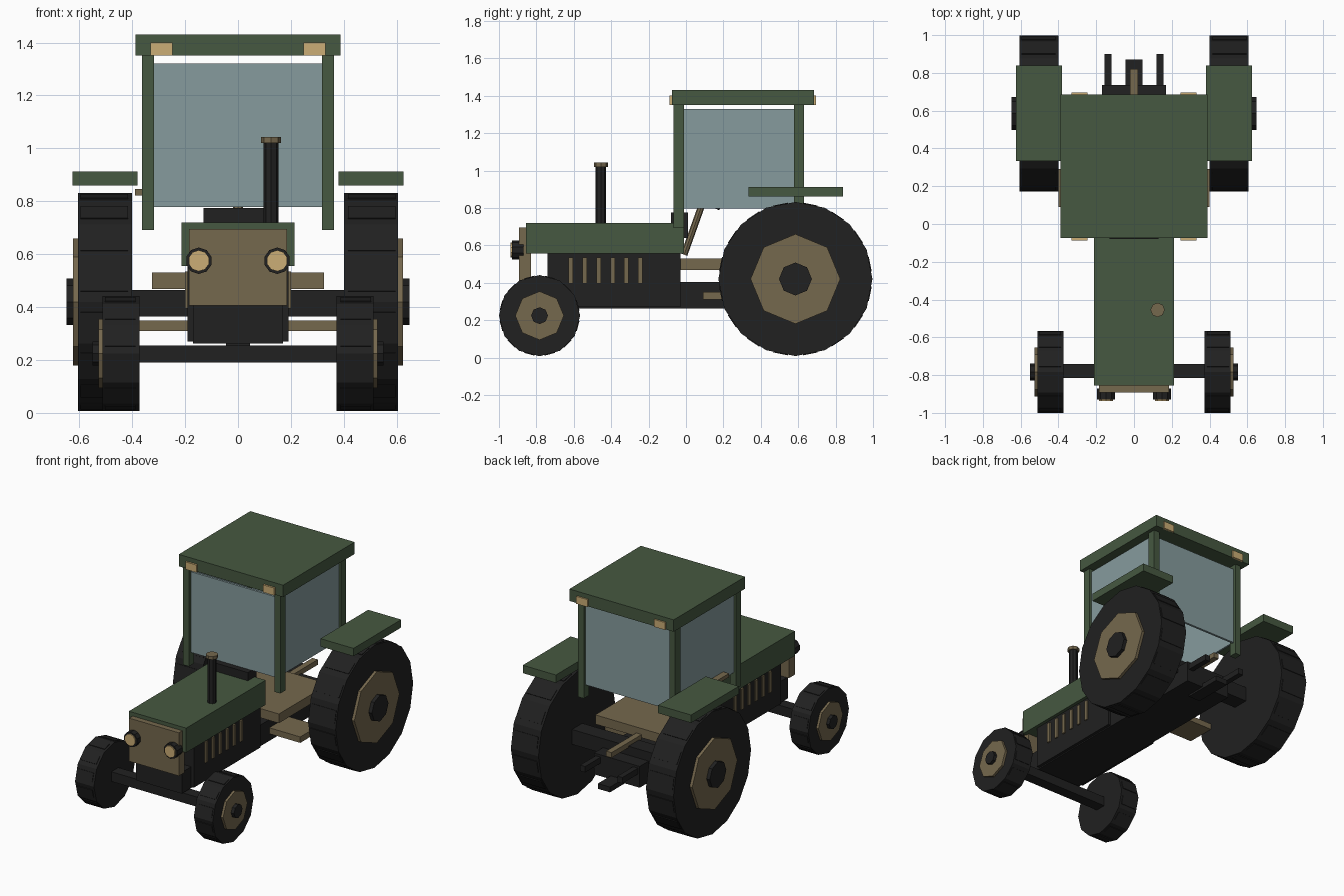
import bpy
import bmesh
from math import pi, cos, sin
from mathutils import Matrix, Vector

if "Cube" in bpy.data.objects:
    bpy.data.objects.remove(bpy.data.objects["Cube"], do_unlink=True)


def make_material(name, rgb):
    mat = bpy.data.materials.new(name)
    mat.use_nodes = True
    colour = (*rgb, 1)
    mat.diffuse_color = colour
    mat.node_tree.nodes["Principled BSDF"].inputs["Base Color"].default_value = colour
    return mat


GREEN = make_material("body green", (0.061, 0.098, 0.052))
BLACK = make_material("rubber black", (0.015, 0.015, 0.015))
BROWN = make_material("trim brown", (0.178, 0.138, 0.075))
GLASS = make_material("window glass", (0.238, 0.33, 0.34))
LAMP = make_material("lamp tan", (0.597, 0.418, 0.18))


def finish(name, bm, mat):
    mesh = bpy.data.meshes.new(name)
    bmesh.ops.recalc_face_normals(bm, faces=bm.faces[:])
    bm.to_mesh(mesh)
    bm.free()
    mesh.materials.append(mat)
    obj = bpy.data.objects.new(name, mesh)
    bpy.context.collection.objects.link(obj)
    return obj


def add_box(bm, x, y, z, turn=Matrix()):
    """Add a box given its (min, max) range on each axis."""
    size = Matrix.Diagonal((x[1] - x[0], y[1] - y[0], z[1] - z[0], 1))
    mid = Matrix.Translation((sum(x) / 2, sum(y) / 2, sum(z) / 2))
    bmesh.ops.create_cube(bm, size=1, matrix=turn @ mid @ size)


def box(name, mat, x, y, z):
    bm = bmesh.new()
    add_box(bm, x, y, z)
    return finish(name, bm, mat)


def rod(name, mat, start, end, radius, sides=8, phase=0.0):
    """Prism with flat caps between two points."""
    a, b = Vector(start), Vector(end)
    bm = bmesh.new()
    place = (Matrix.Translation((a + b) / 2)
             @ (b - a).to_track_quat('Z', 'Y').to_matrix().to_4x4()
             @ Matrix.Rotation(phase, 4, 'Z'))
    bmesh.ops.create_cone(bm, cap_ends=True, segments=sides, radius1=radius,
                          radius2=radius, depth=(b - a).length, matrix=place)
    return finish(name, bm, mat)


def span(side, inner, outer):
    """Range on x, measured outward from the middle on the given side."""
    return tuple(sorted((side * inner, side * outer)))


def wheel(name, side, y, z, radius, sides, inner, outer, rim, rim_x, hub, hub_x):
    rod(name + "_tire", BLACK, (side * inner, y, z), (side * outer, y, z), radius, sides)
    rod(name + "_rim", BROWN, (side * (outer - 0.02), y, z), (side * rim_x, y, z), rim)
    rod(name + "_hub", BLACK, (side * outer, y, z), (side * hub_x, y, z), hub)
    # Shallow tread bars, one on each flat of the tire
    bm = bmesh.new()
    flat = radius * cos(pi / sides)
    half = radius * sin(pi / sides) * 0.5
    for i in range(sides):
        turn = (Matrix.Translation((0, y, z))
                @ Matrix.Rotation((i + 0.5) * 2 * pi / sides, 4, 'X'))
        add_box(bm, span(side, inner + 0.015, outer - 0.01), (-half, half),
                (flat - 0.02, flat + 0.004), turn)
    finish(name + "_tread", bm, BLACK)


# Chassis, engine and axles
box("chassis", BLACK, (-0.17, 0.17), (-0.84, 0.735), (0.262, 0.405))
box("engine", BLACK, (-0.19, 0.19), (-0.74, -0.03), (0.27, 0.56))
box("front_axle", BLACK, (-0.4, 0.4), (-0.815, -0.74), (0.19, 0.255))
box("rear_axle", BLACK, (-0.42, 0.42), (0.53, 0.64), (0.365, 0.465))

# Hood, grille and exhaust
box("hood", GREEN, (-0.213, 0.213), (-0.855, -0.01), (0.555, 0.72))
box("grille", BROWN, (-0.185, 0.185), (-0.892, -0.83), (0.405, 0.695))
rod("exhaust_pipe", BLACK, (0.125, -0.455, 0.7), (0.125, -0.455, 1.03), 0.028)
rod("exhaust_cap", BROWN, (0.125, -0.455, 1.02), (0.125, -0.455, 1.042), 0.038)

# Floor, dashboard and steering column
box("floor", BROWN, (-0.325, 0.325), (-0.03, 0.5), (0.468, 0.53))
box("dashboard", BLACK, (-0.13, 0.13), (-0.08, 0.01), (0.64, 0.775))
rod("steering_column", BROWN, (0, -0.01, 0.55), (0, 0.09, 0.83), 0.018)
rod("steering_wheel", BLACK, (0, 0.085, 0.825), (0, 0.093, 0.845), 0.1, 12)

# Cab roof and windows
box("roof", GREEN, (-0.388, 0.388), (-0.075, 0.685), (1.35, 1.43))
box("front_window", GLASS, (-0.322, 0.322), (-0.045, -0.03), (0.778, 1.32))
box("rear_window", GLASS, (-0.322, 0.322), (0.6, 0.615), (0.778, 1.32))
box("door_handle", BROWN, (-0.39, -0.345), (0.1, 0.31), (0.822, 0.847))

# Rear hitch
box("top_link", BROWN, (-0.02, 0.02), (0.5, 0.82), (0.455, 0.49))
box("drawbar", BLACK, (-0.045, 0.045), (0.6, 0.872), (0.25, 0.285))

# Parts repeated on both sides
for side, word in ((1, "left"), (-1, "right")):
    wheel(word + "_rear_wheel", side, 0.585, 0.42, 0.412, 16,
          0.4, 0.605, 0.24, 0.624, 0.088, 0.648)
    wheel(word + "_front_wheel", side, -0.783, 0.224, 0.217, 12,
          0.372, 0.512, 0.13, 0.528, 0.045, 0.55)
    box(word + "_fender", GREEN, span(side, 0.38, 0.626), (0.333, 0.84), (0.86, 0.913))
    box(word + "_step", BROWN, span(side, 0.17, 0.4), (0.09, 0.29), (0.31, 0.35))
    box(word + "_lift_arm", BLACK, span(side, 0.12, 0.157), (0.66, 0.9), (0.35, 0.39))
    box(word + "_side_window", GLASS, span(side, 0.335, 0.347), (-0.015, 0.585), (0.798, 1.33))

    for y0, y1, place in ((-0.068, -0.012, "front"), (0.578, 0.632, "rear")):
        box(f"{word}_{place}_pillar", GREEN, span(side, 0.318, 0.362), (y0, y1), (0.692, 1.36))
    for y0, y1, place in ((-0.088, -0.07, "front"), (0.68, 0.695, "rear")):
        box(f"{word}_{place}_roof_lamp", LAMP, span(side, 0.247, 0.33), (y0, y1), (1.35, 1.4))

    x = side * 0.148
    rod(word + "_headlight_case", BLACK, (x, -0.87, 0.575), (x, -0.93, 0.575), 0.05, 10)
    rod(word + "_headlight_lens", LAMP, (x, -0.92, 0.575), (x, -0.938, 0.575), 0.04, 10)

    # Engine side vents
    bm = bmesh.new()
    for i in range(6):
        y = -0.615 + i * 0.0742
        add_box(bm, span(side, 0.18, 0.2), (y - 0.012, y + 0.012), (0.395, 0.535))
    finish(word + "_engine_vents", bm, BROWN)
